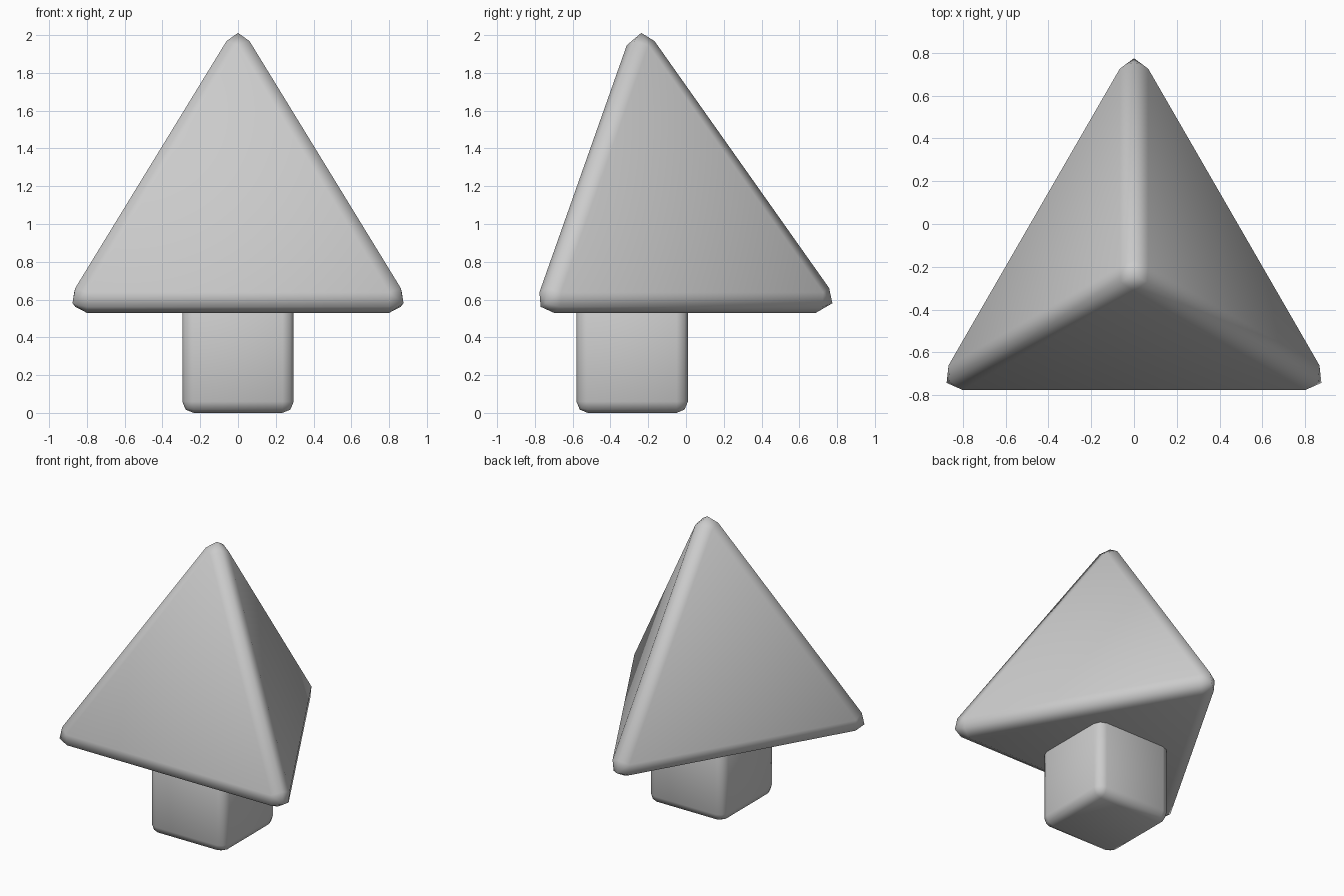
import bpy, bmesh
from math import sqrt, sin, cos, radians

if "Cube" in bpy.data.objects:
    bpy.data.objects.remove(bpy.data.objects["Cube"])


def rounded_hull(name, points, width, segments=2):
    """Convex solid from corner points with softly bevelled edges."""
    bm = bmesh.new()
    for p in points:
        bm.verts.new(p)
    bmesh.ops.convex_hull(bm, input=bm.verts[:])
    bmesh.ops.dissolve_limit(bm, angle_limit=radians(1), verts=bm.verts[:], edges=bm.edges[:])
    bmesh.ops.bevel(bm, geom=bm.edges[:], offset=width, offset_type='OFFSET',
                    segments=segments, profile=0.5, affect='EDGES')
    bmesh.ops.recalc_face_normals(bm, faces=bm.faces[:])
    for f in bm.faces:
        f.smooth = True
    mesh = bpy.data.meshes.new(name)
    bm.to_mesh(mesh)
    bm.free()
    obj = bpy.data.objects.new(name, mesh)
    bpy.context.collection.objects.link(obj)
    return obj


# Foliage: regular tetrahedron with one corner pointing to the back
edge, base_z, centre_y = 2.0, 0.53, -0.237
radius = edge / sqrt(3)
corners = [(radius * cos(radians(a)), centre_y + radius * sin(radians(a)), base_z)
           for a in (90, 210, 330)]
corners.append((0, centre_y, base_z + edge * sqrt(2 / 3)))
rounded_hull("foliage", corners, 0.115)

# Trunk: rounded cube whose top is sunk into the foliage
half, trunk_y = 0.295, -0.285
rounded_hull("trunk", [(x, trunk_y + y, half + z)
                       for x in (-half, half) for y in (-half, half) for z in (-half, half)], 0.06)
